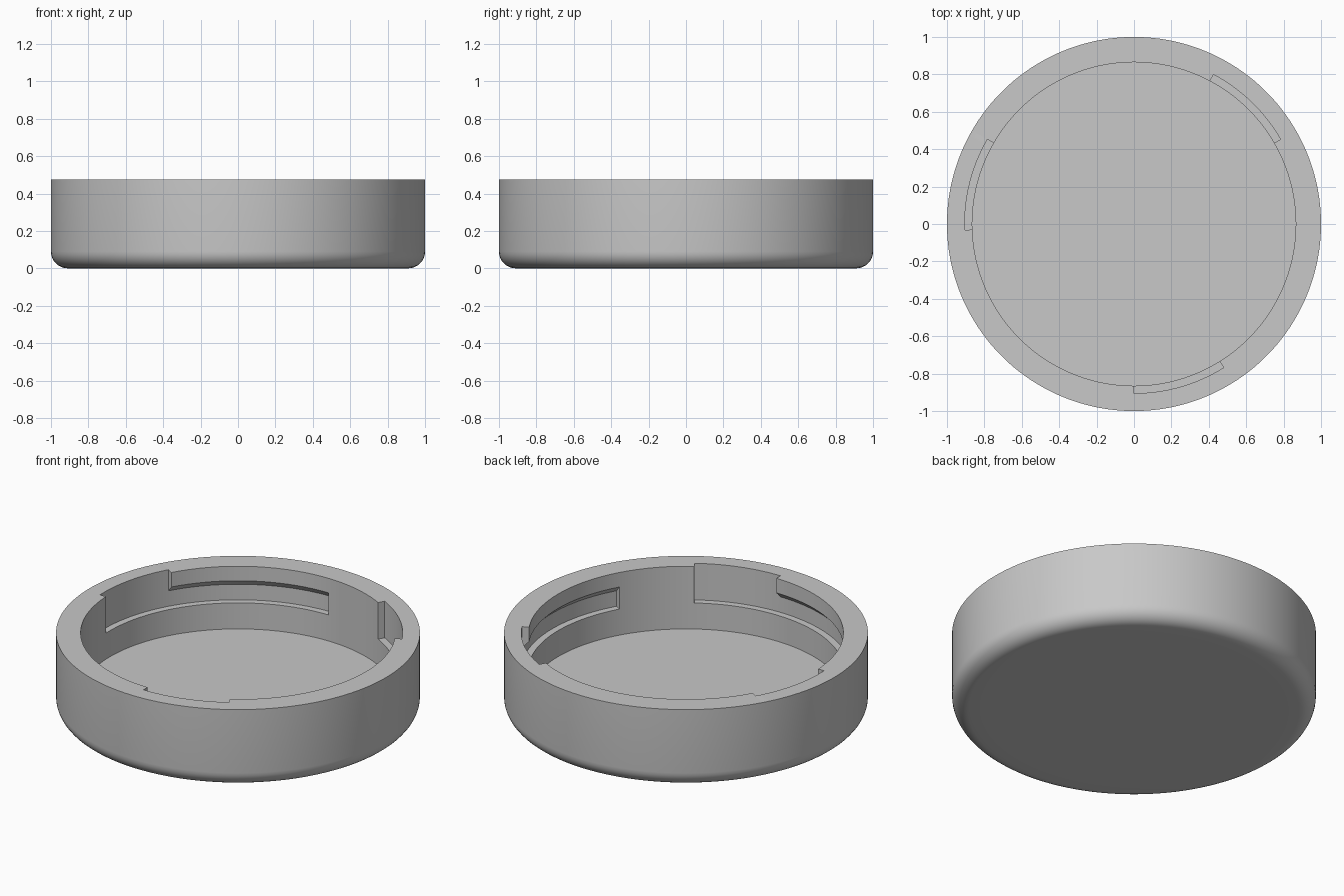
import bpy, bmesh, math

cube = bpy.data.objects.get("Cube")
if cube:
    bpy.data.objects.remove(cube, do_unlink=True)

# Main dimensions
HEIGHT, FLOOR = 0.475, 0.095
R_OUT, R_IN, R_SLOT = 1.0, 0.865, 0.905
LEDGE, SLOT_TOP, LIP = 0.253, 0.347, 0.387
FILLET, STEP = 0.09, 2

# Outer half-section: flat underside, rounded bottom edge, straight side
outer = [(0.82, 0.0)]
for i in range(9):
    a = math.radians(90 * i / 8)
    outer.append((R_OUT - FILLET + FILLET * math.sin(a), FILLET - FILLET * math.cos(a)))
outer.append((R_OUT, HEIGHT))
outer.reverse()


def section(kind):
    """Half-section from the floor up the inside, over the rim and down the outside."""
    back = R_IN if kind == "plain" else R_SLOT
    rim = R_SLOT if kind == "entry" else R_IN
    inner = [(R_IN, FLOOR), (R_IN, LEDGE), (back, LEDGE),
             (back, SLOT_TOP), (rim, LIP), (rim, HEIGHT)]
    return inner + outer


def kind_at(angle):
    """Three bayonet slots: an open entry, with a channel running on under a lip."""
    a = angle % 120
    if 30 <= a < 62:
        return "entry"
    return "plain" if 62 <= a < 90 else "channel"


# Sweep the sections round; two columns per step make the radial slot ends
bm = bmesh.new()
columns = []
for angle in range(0, 360, STEP):
    for a in (angle, angle + STEP):
        t = math.radians(a)
        columns.append([bm.verts.new((r * math.cos(t), r * math.sin(t), z))
                        for r, z in section(kind_at(angle))])
for i, col in enumerate(columns):
    nxt = columns[(i + 1) % len(columns)]
    if i % 2 and kind_at(i // 2 * STEP) == kind_at((i // 2 + 1) * STEP):
        continue
    for j in range(len(col) - 1):
        bm.faces.new((col[j], col[j + 1], nxt[j + 1], nxt[j]))

# Inside floor and underside
bm.faces.new([c[0] for c in columns[::2]])
bm.faces.new([c[-1] for c in columns[::2]])
bmesh.ops.remove_doubles(bm, verts=bm.verts, dist=0.0001)
bmesh.ops.recalc_face_normals(bm, faces=bm.faces)

mesh = bpy.data.meshes.new("bayonet_cap")
bm.to_mesh(mesh)
bm.free()
cap = bpy.data.objects.new("bayonet_cap", mesh)
bpy.context.collection.objects.link(cap)

# Plain grey
grey = bpy.data.materials.new("light_grey")
grey.use_nodes = True
colour = (0.58, 0.58, 0.58, 1.0)
grey.diffuse_color = colour
grey.node_tree.nodes["Principled BSDF"].inputs["Base Color"].default_value = colour
mesh.materials.append(grey)

bpy.ops.object.select_all(action="DESELECT")
cap.select_set(True)
bpy.context.view_layer.objects.active = cap
bpy.ops.object.shade_smooth_by_angle(angle=math.radians(30))
